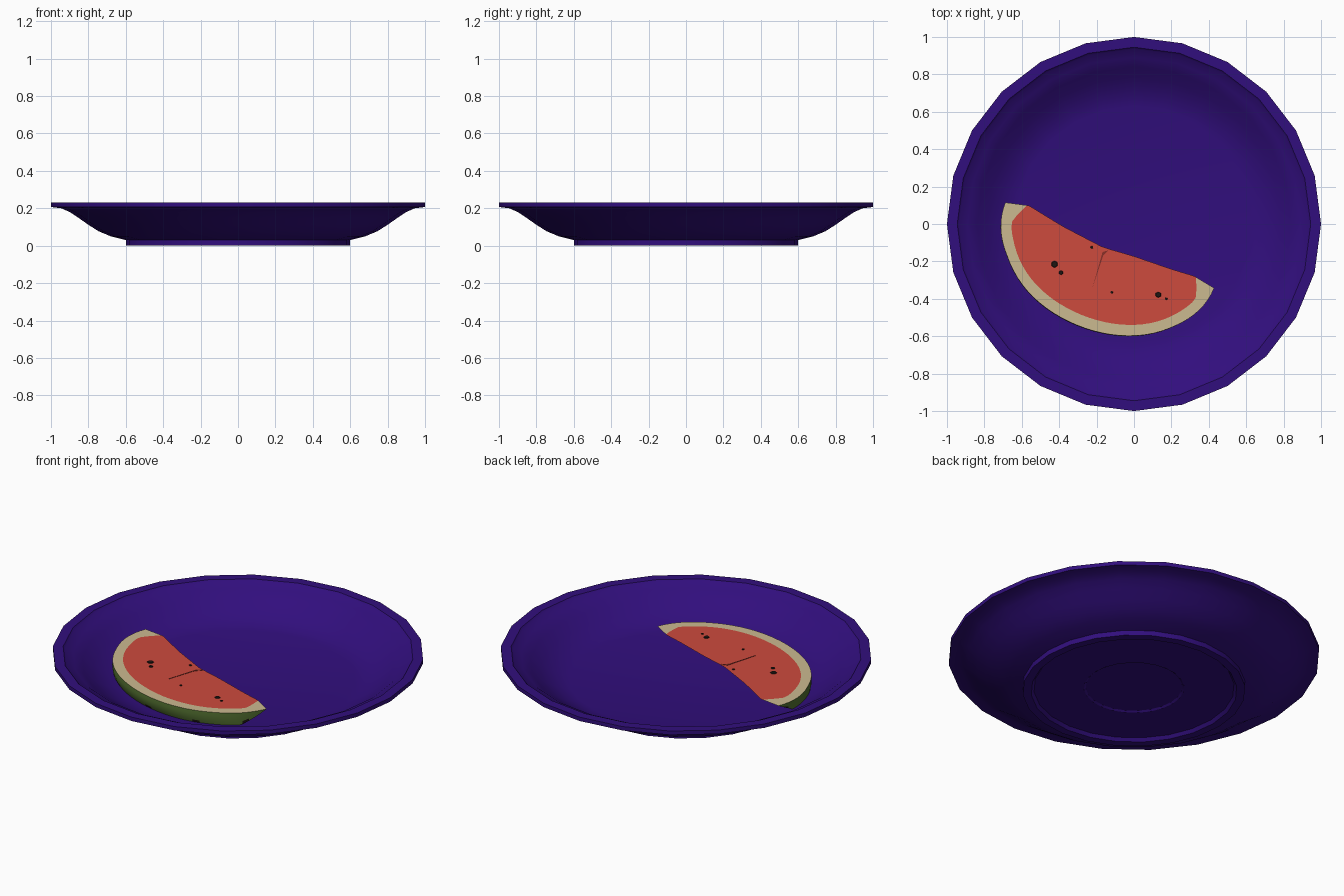
import bpy, bmesh, math

if "Cube" in bpy.data.objects:
    bpy.data.objects.remove(bpy.data.objects["Cube"])

def material(name, rgb):
    m = bpy.data.materials.new(name)
    m.diffuse_color = (*rgb, 1)
    m.use_nodes = True
    m.node_tree.nodes["Principled BSDF"].inputs["Base Color"].default_value = m.diffuse_color
    return m

PURPLE = material("plate purple", (0.031, 0.0045, 0.205))
FLESH = material("melon red", (0.61, 0.07, 0.048))
CREAM = material("rind cream", (0.60, 0.49, 0.28))
GREEN = material("skin green", (0.085, 0.16, 0.03))
DARK = material("seed black", (0.012, 0.008, 0.006))
CRACK = material("crack dark red", (0.25, 0.03, 0.02))

def finish(bm, name, mats, smooth=None):
    bmesh.ops.remove_doubles(bm, verts=bm.verts, dist=1e-4)
    bmesh.ops.recalc_face_normals(bm, faces=bm.faces)
    me = bpy.data.meshes.new(name)
    bm.to_mesh(me)
    bm.free()
    for m in mats:
        me.materials.append(m)
    ob = bpy.data.objects.new(name, me)
    bpy.context.collection.objects.link(ob)
    if smooth:
        bpy.ops.object.select_all(action='DESELECT')
        ob.select_set(True)
        bpy.context.view_layer.objects.active = ob
        bpy.ops.object.shade_smooth_by_angle(angle=math.radians(smooth))
    return ob

# Plate: 24-sided lathe, from underside centre around the rim to the bowl centre
profile = [(0, .025), (.26, .025), (.27, .018), (.54, .018), (.555, 0), (.6, 0),
           (.6, .03), (.68, .05), (.745, .077), (.80, .112), (.85, .147),
           (.90, .18), (.945, .2), (1, .207), (1, .23), (.945, .23), (.935, .218),
           (.89, .203), (.84, .168), (.785, .128), (.73, .098), (.68, .08),
           (.63, .07), (0, .07)]
SIDES = 24
bm = bmesh.new()
rings = []
for r, z in profile:
    if r == 0:
        rings.append([bm.verts.new((0, 0, z))] * SIDES)
    else:
        rings.append([bm.verts.new((r * math.cos(math.tau * i / SIDES),
                                    r * math.sin(math.tau * i / SIDES), z))
                      for i in range(SIDES)])
for a, b in zip(rings, rings[1:]):
    for i in range(SIDES):
        j = (i + 1) % SIDES
        bm.faces.new(list(dict.fromkeys((a[i], a[j], b[j], b[i]))))
finish(bm, "plate", [PURPLE], 32)

# Melon wedge: u runs along the cut edge, v from the edge out to the rind
TOP, DEPTH = 0.143, 0.078
EDGE = [(-.61, 0), (-.48, -.034), (-.27, 0), (-.03, .022), (.14, .004),
        (.35, -.008), (.48, -.02), (.61, 0)]

def place(u, v, z):
    return (-.13 + .926 * u - .379 * v, -.115 - .379 * u - .926 * v, z)

def edge(u):
    for (u0, v0), (u1, v1) in zip(EDGE, EDGE[1:]):
        if u <= u1:
            return v0 + (v1 - v0) * (u - u0) / (u1 - u0)
    return 0

N, K = 40, 4
bm = bmesh.new()
cols = []
for i in range(N + 1):
    t = math.pi * i / N
    c, s = math.cos(t), math.sin(t)
    ue, ui, uo = .49 * c, .55 * c * (1 - .11 * max(0, 1 - s / .25)), .603 * c
    pts = [(ue, edge(ue), TOP), (ui, edge(ui) * (1 - s) + .40 * s, TOP)]
    drop = min(DEPTH, .22 * s)
    for k in range(K + 1):                      # skin curving under
        f = k / K
        v = edge(uo) * (1 - s) + .46 * s + s * (.02 * f - .035 * f * f)
        pts.append((uo, v, TOP - drop * f))
    cols.append([bm.verts.new(place(*p)) for p in pts])

for i, (a, b) in enumerate(zip(cols, cols[1:])):
    n = len(a)
    for k in range(n):
        l = (k + 1) % n
        f = bm.faces.new((a[k], a[l], b[l], b[k]))
        if k == 0 or k == n - 1:
            f.material_index = 0                # flesh above and below
        elif k == 1:
            f.material_index = 1                # pale rind band
        else:                                   # skin with dark spots low down
            f.material_index = 3 if k >= n - 2 and i % 7 == 3 else 2
# close the two tips along the cut edge
for col in (cols[0], cols[-1]):
    f = bm.faces.new((col[0], col[1], col[2]))
    f.material_index = 1
finish(bm, "melon_wedge", [FLESH, CREAM, GREEN, DARK], 30)

# Seeds: thin six-sided plates on the flesh
seeds = [(-.425, -.215, .02), (-.39, -.26, .013), (-.225, -.125, .008),
         (-.12, -.365, .008), (.13, -.378, .017), (.172, -.4, .008)]
bm = bmesh.new()
for x, y, r in seeds:
    new = bmesh.ops.create_cone(bm, cap_ends=True, segments=6, radius1=r,
                                radius2=r * .8, depth=.006)["verts"]
    bmesh.ops.translate(bm, verts=new, vec=(x, y, TOP + .001))
finish(bm, "seeds", [DARK])

# Crack: thin dark sliver across the flesh, widest at the cut edge
bm = bmesh.new()
sliver = [(-.168, -.15), (-.135, -.14), (-.165, -.17), (-.222, -.34)]
face = bm.faces.new([bm.verts.new((x, y, TOP + .002)) for x, y in sliver])
geo = bmesh.ops.extrude_face_region(bm, geom=[face])["geom"]
bmesh.ops.translate(bm, vec=(0, 0, -.004),
                    verts=[g for g in geo if isinstance(g, bmesh.types.BMVert)])
finish(bm, "crack", [CRACK])
